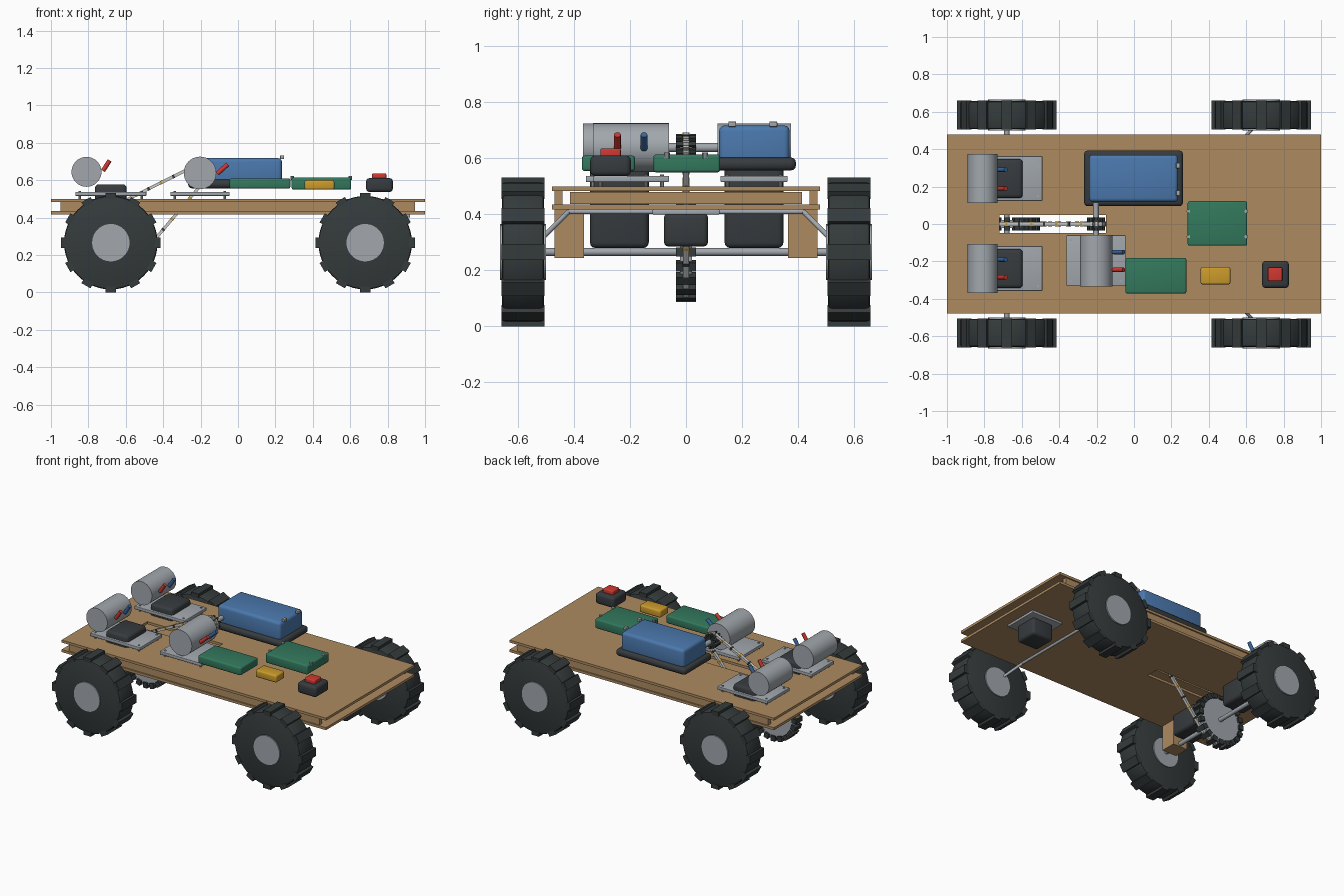
import bpy, bmesh, math
from mathutils import Vector, Matrix

cube = bpy.data.objects.get("Cube")
if cube:
    bpy.data.objects.remove(cube, do_unlink=True)


def material(name, rgb):
    m = bpy.data.materials.new(name)
    m.use_nodes = True
    m.diffuse_color = (*rgb, 1)
    m.node_tree.nodes["Principled BSDF"].inputs["Base Color"].default_value = (*rgb, 1)
    return m


WOOD = material("plywood", (0.42, 0.26, 0.12))
RUBBER = material("rubber", (0.035, 0.043, 0.045))
CASE = material("dark_plastic", (0.038, 0.044, 0.048))
METAL = material("grey_metal", (0.36, 0.39, 0.42))
BLUE = material("battery_blue", (0.07, 0.19, 0.42))
GREEN = material("circuit_green", (0.033, 0.19, 0.11))
YELLOW = material("yellow", (0.6, 0.33, 0.025))
RED = material("red", (0.62, 0.04, 0.03))
NAVY = material("terminal_blue", (0.04, 0.13, 0.33))
CHAIN = material("chain_steel", (0.6, 0.59, 0.56))


def finish(name, bm, mats, smooth=False):
    me = bpy.data.meshes.new(name)
    bm.to_mesh(me)
    bm.free()
    for m in mats:
        me.materials.append(m)
    ob = bpy.data.objects.new(name, me)
    bpy.context.collection.objects.link(ob)
    if smooth:
        bpy.ops.object.select_all(action="DESELECT")
        ob.select_set(True)
        bpy.context.view_layer.objects.active = ob
        bpy.ops.object.shade_smooth_by_angle(angle=math.radians(35))
    return ob


def add_box(bm, lo, hi, mat=0, turn=Matrix()):
    lo, hi = Vector(lo), Vector(hi)
    place = turn @ Matrix.Translation((lo + hi) / 2) @ Matrix.Diagonal((*(hi - lo), 1))
    for v in bmesh.ops.create_cube(bm, size=1, matrix=place)["verts"]:
        for f in v.link_faces:
            f.material_index = mat


def box(name, lo, hi, mat, bevel=0.0):
    bm = bmesh.new()
    add_box(bm, lo, hi)
    if bevel:
        bmesh.ops.bevel(bm, geom=bm.edges[:], offset=bevel, segments=3,
                        profile=0.5, affect="EDGES")
    return finish(name, bm, [mat], bevel > 0)


def add_rod(bm, a, b, r, sides=16, mat=0):
    a, b = Vector(a), Vector(b)
    d = b - a
    place = Matrix.Translation((a + b) / 2) @ d.to_track_quat("Z", "Y").to_matrix().to_4x4()
    ends = bmesh.ops.create_cone(bm, cap_ends=True, segments=sides, radius1=r,
                                 radius2=r, depth=d.length, matrix=place)
    for v in ends["verts"]:
        for f in v.link_faces:
            f.material_index = mat


def rod(name, points, r, mat, sides=16):
    bm = bmesh.new()
    for a, b in zip(points, points[1:]):
        add_rod(bm, a, b, r, sides)
    return finish(name, bm, [mat], True)


# Two decks, each with a slot for the chain
SLOT = (-0.72, -0.15, 0.048)
for name, z0, z1 in (("lower_deck", 0.418, 0.435), ("upper_deck", 0.483, 0.5)):
    bm = bmesh.new()
    x0, x1, w = SLOT
    add_box(bm, (-1, -0.478, z0), (x0, 0.478, z1))
    add_box(bm, (x1, -0.478, z0), (1, 0.478, z1))
    for s in (-1, 1):
        ys = sorted((s * w, s * 0.478))
        add_box(bm, (x0, ys[0], z0), (x1, ys[1], z1))
    finish(name, bm, [WOOD])

# Deck spacers
for s, side in ((1, "left"), (-1, "right")):
    box(f"side_rail_{side}", (-0.95, s * 0.455 - 0.014, 0.435),
        (0.945, s * 0.455 + 0.014, 0.483), WOOD)
    box(f"axle_bracket_{side}", (-0.735, s * 0.417 - 0.053, 0.245),
        (-0.625, s * 0.417 + 0.053, 0.418), WOOD)
for x, end in ((-0.9, "rear"), (0.9, "front")):
    box(f"cross_rail_{end}", (x - 0.015, -0.415, 0.438), (x + 0.015, 0.415, 0.48), WOOD)

# Wheels: bevelled tyre with tread blocks, and a hub
WHEEL_Z, TYRE_R = 0.266, 0.25


def wheel(x, s, label):
    at = lambda y: (x, s * y, WHEEL_Z)
    bm = bmesh.new()
    add_rod(bm, at(0.507), at(0.657), TYRE_R, 48)
    rims = [e for e in bm.edges if abs(e.verts[0].co.y - e.verts[1].co.y) < 1e-4]
    bmesh.ops.bevel(bm, geom=rims, offset=0.012, segments=2, profile=0.5, affect="EDGES")
    for k in range(12):
        turn = Matrix.Translation(at(0.582)) @ Matrix.Rotation(k * math.pi / 6, 4, "Y")
        add_box(bm, (-0.028, -0.077, 0.235), (0.028, 0.077, 0.2655), 0, turn)
    finish(f"tyre_{label}", bm, [RUBBER], True)
    rod(f"hub_{label}", (at(0.5), at(0.665)), 0.1, METAL, 40)


for x, end in ((-0.68, "rear"), (0.68, "front")):
    for s, side in ((1, "left"), (-1, "right")):
        wheel(x, s, f"{end}_{side}")

# Rear axle and bent steering rod
rod("rear_axle", ((-0.68, -0.56, WHEEL_Z), (-0.68, 0.56, WHEEL_Z)), 0.014, METAL)
rod("steering_rod", ((0.68, -0.56, 0.27), (0.55, -0.42, 0.41),
                     (0.55, 0.42, 0.41), (0.68, 0.56, 0.27)), 0.009, METAL, 12)
box("steering_servo", (0.72, -0.079, 0.285), (0.88, 0.079, 0.405), CASE, 0.018)
box("steering_plate", (0.68, -0.12, 0.4), (0.92, 0.12, 0.418), METAL, 0.004)


# Mounting plates with screws
def mount(name, x0, x1, y0, y1):
    box(name, (x0, y0, 0.516), (x1, y1, 0.538), METAL, 0.004)
    bm = bmesh.new()
    for x in (x0 + 0.025, x1 - 0.025):
        for y in (y0 + 0.025, y1 - 0.025):
            add_rod(bm, (x, y, 0.498), (x, y, 0.542), 0.007, 10)
    finish(name + "_screws", bm, [METAL])


# Motor can with a red and a blue terminal leaning forward
def motor(name, x, z, r, y0, y1, terminals, foot, lean):
    rod(name, ((x, y0, z), (x, y1, z)), r, METAL, 40)
    for y, mat, colour in zip(terminals, (RED, NAVY), ("red", "blue")):
        rod(f"{name}_{colour}_terminal",
            ((foot[0], y, foot[1]), (foot[0] + lean[0], y, foot[1] + lean[1])), 0.012, mat, 12)


for y, side, label in ((0.243, (0.19, 0.29), "left"), (-0.238, (-0.285, -0.19), "right")):
    mount(f"rear_plate_{label}", -0.87, -0.49, y - 0.12, y + 0.12)
    box(f"rear_gearbox_{label}", (-0.765, y - 0.105, 0.28), (-0.595, y + 0.105, 0.578), CASE, 0.02)
    motor(f"rear_motor_{label}", -0.81, 0.645, 0.08, y - 0.13, y + 0.132,
          side, (-0.722, 0.65), (0.036, 0.056))
mount("drive_plate", -0.362, -0.045, -0.33, -0.06)
motor("drive_motor", -0.203, 0.639, 0.087, -0.333, -0.06,
      (-0.245, -0.15), (-0.11, 0.635), (0.055, 0.05))

# Sprockets: grey disc with wide dark teeth
BIG, SMALL = Vector((-0.68, 0, WHEEL_Z)), Vector((-0.203, 0, 0.639))


def sprocket(name, c, r, teeth, tooth):
    bm = bmesh.new()
    add_rod(bm, c - Vector((0, 0.022, 0)), c + Vector((0, 0.022, 0)), r - 0.02, 32)
    for k in range(teeth):
        turn = Matrix.Translation(c) @ Matrix.Rotation(k * math.tau / teeth, 4, "Y")
        add_box(bm, (-tooth, -0.035, r - 0.035), (tooth, 0.035, r), 1, turn)
    finish(name, bm, [METAL, RUBBER])


sprocket("large_sprocket", BIG, 0.178, 20, 0.016)
sprocket("small_sprocket", SMALL, 0.048, 10, 0.007)
rod("drive_shaft", (SMALL - Vector((0, 0.08, 0)), SMALL + Vector((0, 0.115, 0))), 0.016, METAL)

# Chain: links on the two straight runs and round both sprockets
R1, R2 = 0.168, 0.046
axis = SMALL - BIG
heading = math.atan2(axis.z, axis.x)
spread = math.acos((R1 - R2) / axis.length)
polar = lambda c, r, a: c + Vector((r * math.cos(a), 0, r * math.sin(a)))
path = []
for i in range(17):
    path.append(polar(SMALL, R2, heading - spread + 2 * spread * i / 16))
for i in range(33):
    path.append(polar(BIG, R1, heading + spread + (math.tau - 2 * spread) * i / 32))
path.append(path[0])
bm = bmesh.new()
count = 0
for a, b in zip(path, path[1:]):
    steps = max(1, round((b - a).length / 0.025))
    for k in range(steps):
        p, q = a.lerp(b, k / steps), a.lerp(b, (k + 1) / steps)
        d = q - p
        turn = Matrix.Translation((p + q) / 2) @ Matrix.Rotation(-math.atan2(d.z, d.x), 4, "Y")
        h = d.length / 2
        add_box(bm, (-h, -0.01, -0.008), (h, 0.01, 0.008), 0, turn)
        if count % 3 == 0:
            add_box(bm, (-h * 0.5, -0.013, -0.009), (h * 0.5, 0.013, 0.009),
                    1 + count // 3 % 2, turn)
        count += 1
finish("drive_chain", bm, [CHAIN, YELLOW, RUBBER])

# Battery pack with clips
box("battery_tray", (-0.267, 0.095, 0.557), (0.262, 0.393, 0.604), CASE, 0.02)
box("battery", (-0.24, 0.118, 0.565), (0.235, 0.37, 0.718), BLUE, 0.02)
for i, y in enumerate((0.165, 0.312)):
    box(f"battery_clip_{i + 1}", (0.225, y - 0.014, 0.713), (0.247, y + 0.014, 0.732), METAL, 0.003)

# Electronics
box("motor_controller", (-0.045, -0.372, 0.555), (0.28, -0.182, 0.61), GREEN, 0.01)
box("main_circuit_board", (0.287, -0.116, 0.55), (0.605, 0.122, 0.615), GREEN, 0.01)
bm = bmesh.new()
for x in (0.291, 0.6):
    for y in (-0.068, 0.068):
        add_rod(bm, (x, y, 0.6), (x, y, 0.622), 0.01, 10)
finish("circuit_board_screws", bm, [METAL])
box("relay", (0.356, -0.323, 0.55), (0.515, -0.23, 0.6), YELLOW, 0.01)
box("stop_switch_base", (0.685, -0.342, 0.537), (0.828, -0.197, 0.611), CASE, 0.018)
box("stop_switch_button", (0.717, -0.306, 0.6), (0.793, -0.233, 0.636), RED, 0.006)
